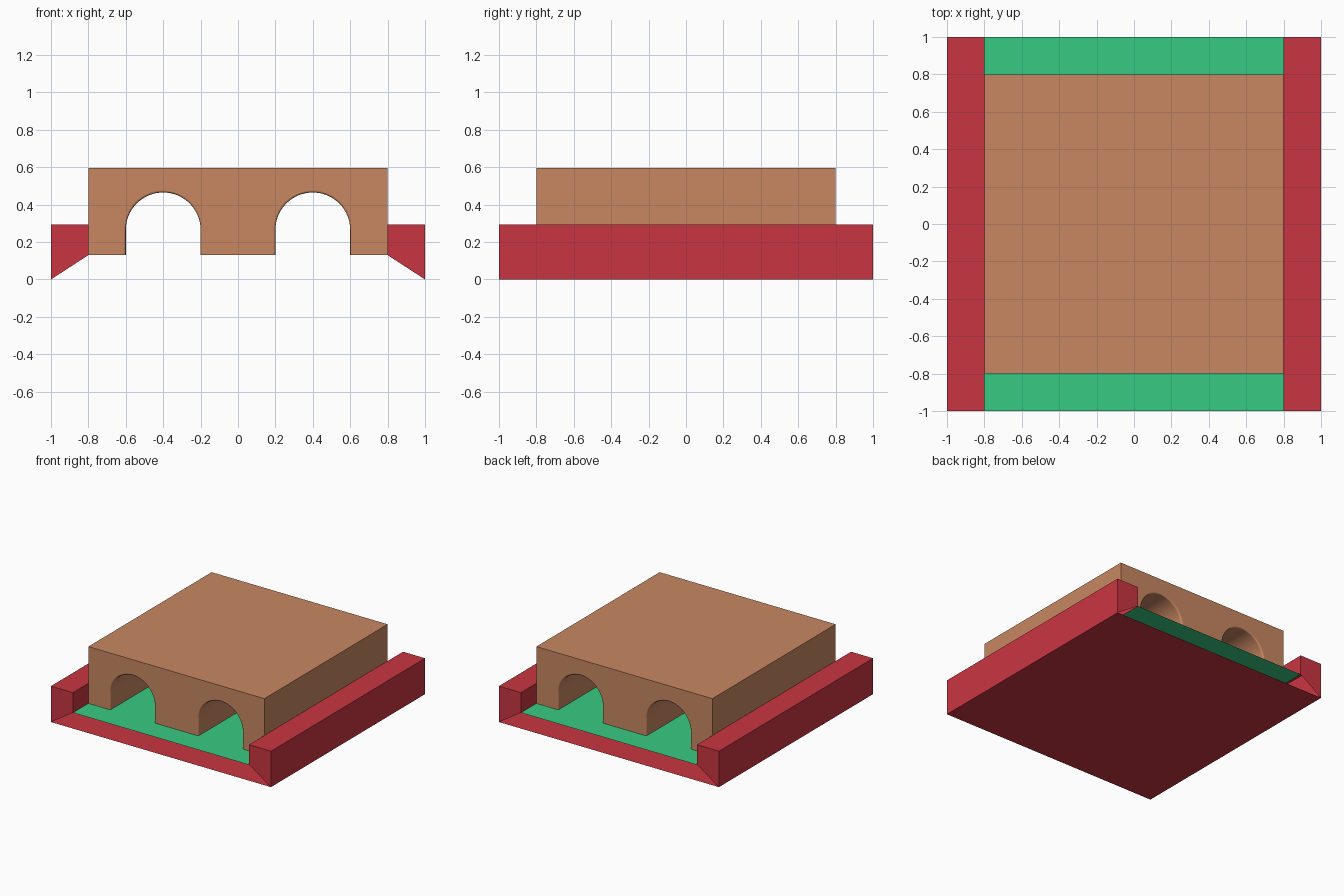
import bpy, bmesh, math

cube = bpy.data.objects.get("Cube")
if cube:
    bpy.data.objects.remove(cube, do_unlink=True)

HALF, INNER = 1.0, 0.8               # outer and inner half widths
DECK, CURB, ROOF = 0.13, 0.295, 0.597  # heights
ARCH_X, ARCH_R, SPRING = 0.4, 0.2, 0.265


def material(name, r, g, b):
    mat = bpy.data.materials.new(name)
    mat.use_nodes = True
    mat.diffuse_color = (r, g, b, 1)
    mat.node_tree.nodes["Principled BSDF"].inputs["Base Color"].default_value = (r, g, b, 1)
    return mat


red = material("brick red", 0.584, 0.036, 0.053)
green = material("lawn green", 0.038, 0.597, 0.223)
brown = material("clay brown", 0.578, 0.242, 0.122)


def make_object(name, bm, mat):
    bmesh.ops.recalc_face_normals(bm, faces=bm.faces)
    mesh = bpy.data.meshes.new(name)
    bm.to_mesh(mesh)
    bm.free()
    mesh.materials.append(mat)
    obj = bpy.data.objects.new(name, mesh)
    bpy.context.collection.objects.link(obj)
    return obj


def prism(profile, depth):
    """Extrude an x-z outline from y = -depth to y = depth."""
    bm = bmesh.new()
    face = bm.faces.new([bm.verts.new((x, -depth, z)) for x, z in profile])
    new = bmesh.ops.extrude_face_region(bm, geom=[face], use_keep_orig=True)["geom"]
    verts = [v for v in new if isinstance(v, bmesh.types.BMVert)]
    bmesh.ops.translate(bm, verts=verts, vec=(0, 2 * depth, 0))
    return bm


def sheet(name, half_x, z, mat):
    bm = bmesh.new()
    corners = [(-half_x, -HALF), (half_x, -HALF), (half_x, HALF), (-half_x, HALF)]
    bm.faces.new([bm.verts.new((x, y, z)) for x, y in corners])
    return make_object(name, bm, mat)


# Thin floor and raised lawn, open between them at front and back
sheet("floor", HALF, 0, red)
sheet("lawn", INNER, DECK, green)

# Side curbs, hollow towards the space under the lawn
for side, name in ((1, "left_curb"), (-1, "right_curb")):
    outline = [(HALF, 0), (HALF, CURB), (INNER, CURB), (INNER, DECK)]
    bm = prism([(side * x, z) for x, z in outline], HALF)
    bm.normal_update()
    bmesh.ops.recalc_face_normals(bm, faces=bm.faces)
    under = [f for f in bm.faces if f.normal.z < -0.5]
    bmesh.ops.delete(bm, geom=under, context="FACES_ONLY")
    make_object(name, bm, red)

# Block with two arched tunnels
outline = [(-INNER, ROOF), (-INNER, DECK)]
for cx in (-ARCH_X, ARCH_X):
    outline.append((cx - ARCH_R, DECK))
    for i in range(33):
        a = math.pi * (1 - i / 32)
        outline.append((cx + ARCH_R * math.cos(a), SPRING + ARCH_R * math.sin(a)))
    outline.append((cx + ARCH_R, DECK))
outline += [(INNER, DECK), (INNER, ROOF)]
bm = prism(outline, INNER)

# Slightly rounded tunnel rims
rims = []
for e in bm.edges:
    a, b = (v.co for v in e.verts)
    on_end = abs(a.y - b.y) < 1e-5
    in_arch = max(abs(a.x), abs(b.x)) < INNER - 0.1
    if on_end and in_arch and max(a.z, b.z) > DECK + 0.001:
        rims.append(e)
bmesh.ops.bevel(bm, geom=rims, offset=0.012, offset_type="OFFSET",
                segments=3, profile=0.5, affect="EDGES")
bm.normal_update()
feet = [f for f in bm.faces if all(v.co.z < DECK + 0.001 for v in f.verts)]
bmesh.ops.delete(bm, geom=feet, context="FACES_ONLY")
block = make_object("arched_block", bm, brown)

bpy.ops.object.select_all(action="DESELECT")
block.select_set(True)
bpy.context.view_layer.objects.active = block
bpy.ops.object.shade_smooth_by_angle(angle=math.radians(40))
weighted = block.modifiers.new("even_shading", "WEIGHTED_NORMAL")
weighted.keep_sharp = True
